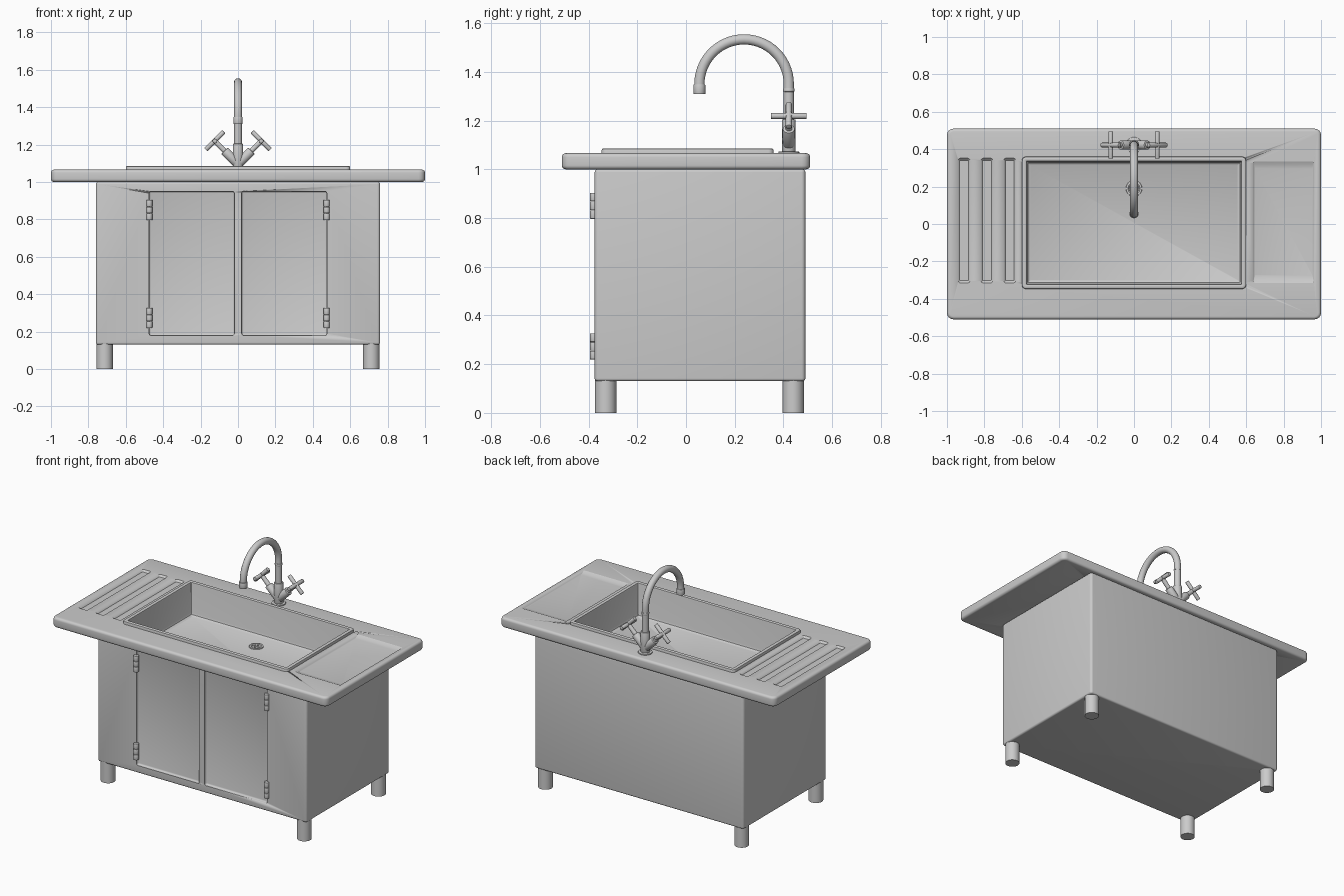
import bpy, bmesh, math
from mathutils import Vector

if "Cube" in bpy.data.objects:
    bpy.data.objects.remove(bpy.data.objects["Cube"])


def finish(name, bm, angle=35):
    me = bpy.data.meshes.new(name)
    bm.to_mesh(me)
    bm.free()
    ob = bpy.data.objects.new(name, me)
    bpy.context.collection.objects.link(ob)
    bpy.ops.object.select_all(action='DESELECT')
    bpy.context.view_layer.objects.active = ob
    ob.select_set(True)
    bpy.ops.object.shade_smooth_by_angle(angle=math.radians(angle))
    return ob


def loft(name, rect, r, profile, closed=True, seg=4):
    """Rounded rectangle stacked through (inset_x, inset_y, z) steps."""
    x0, x1, y0, y1 = rect
    bm = bmesh.new()
    rings = []
    for ix, iy, z in profile:
        rr = max(r - max(ix, iy), 0.004)
        a, b, c, d = x0 + ix + rr, x1 - ix - rr, y0 + iy + rr, y1 - iy - rr
        ring = []
        for k, (cx, cy) in enumerate([(b, d), (a, d), (a, c), (b, c)]):
            for s in range(seg + 1):
                t = math.pi / 2 * (k + s / seg)
                ring.append(bm.verts.new((cx + rr * math.cos(t), cy + rr * math.sin(t), z)))
        rings.append(ring)
    n = len(rings[0])
    for lo, hi in zip(rings, rings[1:]):
        for i in range(n):
            j = (i + 1) % n
            bm.faces.new((lo[i], lo[j], hi[j], hi[i]))
    bm.faces.new(rings[-1])
    if closed:
        bm.faces.new(rings[0][::-1])
    return finish(name, bm)


def rounded(z0, z1, b):
    """Profile of a slab with rounded bottom and top edges."""
    arc = [(b * (1 - math.sin(t)), b * (1 - math.cos(t))) for t in (0, .4, .8, 1.2, math.pi / 2)]
    return [(i, i, z0 + h) for i, h in arc] + [(i, i, z1 - h) for i, h in arc[::-1]]


def rod(name, p0, p1, r0, r1=None, seg=24, bevel=0.0):
    p0, p1 = Vector(p0), Vector(p1)
    d = p1 - p0
    bm = bmesh.new()
    bmesh.ops.create_cone(bm, cap_ends=True, segments=seg, radius1=r0,
                          radius2=r0 if r1 is None else r1, depth=d.length)
    if bevel:
        edges = [e for e in bm.edges if abs(e.verts[0].co.z - e.verts[1].co.z) < 1e-5]
        bmesh.ops.bevel(bm, geom=edges, offset=bevel, segments=2, profile=0.5, affect='EDGES')
    bm.transform(d.to_track_quat('Z', 'Y').to_matrix().to_4x4())
    bmesh.ops.translate(bm, vec=(p0 + p1) / 2, verts=bm.verts)
    return finish(name, bm)


def cut(ob, cutter):
    m = ob.modifiers.new("cut", 'BOOLEAN')
    m.object, m.operation, m.solver = cutter, 'DIFFERENCE', 'EXACT'
    ob.modifiers.move(len(ob.modifiers) - 1, 0)
    bpy.context.view_layer.objects.active = ob
    bpy.ops.object.modifier_apply(modifier=m.name)
    bpy.data.objects.remove(cutter)


HOLE = (-0.59, 0.59, -0.335, 0.35)
hole = [(0, 0, 0.85), (0, 0, 1.2)]

# Cabinet with room for the basin and two recessed door panels
cabinet = loft("cabinet", (-0.76, 0.76, -0.375, 0.49), 0.016, rounded(0.13, 1.0, 0.012))
cut(cabinet, loft("basin_cutter", HOLE, 0.02, hole))
for s in (-1, 1):
    bm = bmesh.new()
    bmesh.ops.create_cube(bm, size=1)
    bmesh.ops.scale(bm, vec=(0.455, 0.10, 0.77), verts=bm.verts)
    bmesh.ops.bevel(bm, geom=bm.edges[:], offset=0.01, segments=3, profile=0.5, affect='EDGES')
    bmesh.ops.translate(bm, vec=(s * 0.2475, -0.407, 0.565), verts=bm.verts)
    cut(cabinet, finish("door_cutter", bm))

# Worktop with basin opening, drainer grooves and side tray
counter = loft("worktop", (-1, 1, -0.51, 0.51), 0.035, rounded(1.0, 1.066, 0.016))
cut(counter, loft("basin_cutter", HOLE, 0.02, hole))
for x in (-0.94, -0.818, -0.696):
    cut(counter, loft("groove_cutter", (x, x + 0.063, -0.315, 0.352), 0.012,
                      [(0.008, 0.012, 1.054), (0, 0, 1.066), (0, 0, 1.1)]))
cut(counter, loft("tray_cutter", (0.637, 0.962, -0.315, 0.335), 0.01,
                  [(0.008, 0.04, 1.054), (0.004, 0.018, 1.058), (0, 0, 1.066), (0, 0, 1.1)]))

# Basin: raised rim, walls and floor
loft("basin", (-0.6, 0.6, -0.347, 0.36), 0.022,
     [(0, 0, 1.055), (0, 0, 1.077), (.002, .002, 1.083), (.008, .008, 1.086),
      (.018, .018, 1.086), (.024, .024, 1.083), (.026, .026, 1.076),
      (.03, .03, 0.89), (.034, .034, 0.878), (.045, .045, 0.87)], closed=False)

# Drain: ring, dark recess plate and cross bars
bm = bmesh.new()
prof = [(0.044, 0.868), (0.042, 0.875), (0.032, 0.876), (0.026, 0.871), (0.0255, 0.868)]
vs = [bm.verts.new((r, 0, z)) for r, z in prof]
es = [bm.edges.new(p) for p in zip(vs, vs[1:])]
bmesh.ops.spin(bm, geom=vs + es, axis=(0, 0, 1), cent=(0, 0, 0), angle=math.tau,
               steps=32, use_merge=True)
bmesh.ops.recalc_face_normals(bm, faces=bm.faces)
bmesh.ops.translate(bm, vec=(0, 0.19, 0), verts=bm.verts)
finish("drain_ring", bm)
rod("drain_bar_x", (-0.027, 0.19, 0.871), (0.027, 0.19, 0.871), 0.004, seg=8)
rod("drain_bar_y", (0, 0.163, 0.871), (0, 0.217, 0.871), 0.004, seg=8)

# Legs and door hinges
for sx in (-1, 1):
    for y in (-0.33, 0.44):
        rod("leg", (sx * 0.713, y, 0), (sx * 0.713, y, 0.145), 0.044, seg=32)
    for z in (0.22, 0.797):
        for k in range(3):
            a = z + k * 0.036
            rod("hinge_knuckle", (sx * 0.474, -0.379, a), (sx * 0.474, -0.379, a + 0.0345),
                0.016, seg=20, bevel=0.002)

# Tap body on a base plate
Y = 0.422
rod("tap_base", (0, Y, 1.062), (0, Y, 1.073), 0.043, bevel=0.003)
rod("tap_body", (0, Y, 1.07), (0, Y, 1.205), 0.028, bevel=0.004, seg=32)

# Swan neck spout
cu = bpy.data.curves.new("spout", 'CURVE')
cu.dimensions, cu.bevel_depth, cu.bevel_resolution, cu.use_fill_caps = '3D', 0.0215, 5, True
R = 0.1835
pts = [(0, Y, 1.19), (0, Y, 1.3)]
pts += [(0, Y - R + R * math.cos(math.pi * i / 28), 1.35 + R * math.sin(math.pi * i / 28))
        for i in range(29)] + [(0, Y - 2 * R, 1.315)]
sp = cu.splines.new('POLY')
sp.points.add(len(pts) - 1)
for p, c in zip(sp.points, pts):
    p.co = (*c, 1)
spout = bpy.data.objects.new("spout", cu)
bpy.context.collection.objects.link(spout)
bpy.ops.object.select_all(action='DESELECT')
bpy.context.view_layer.objects.active = spout
spout.select_set(True)
bpy.ops.object.convert(target='MESH')
bpy.ops.object.shade_smooth_by_angle(angle=math.radians(35))
rod("spout_collar", (0, Y, 1.318), (0, Y, 1.332), 0.0235, bevel=0.003)
rod("spout_nozzle", (0, Y - 2 * R, 1.309), (0, Y - 2 * R, 1.348), 0.0245, bevel=0.002)

# Cross handles on angled stems
for s in (-1, 1):
    rod("valve", (0, Y, 1.095), (s * 0.072, Y, 1.167), 0.025, bevel=0.004)
    rod("valve_stem", (s * 0.065, Y, 1.16), (s * 0.132, Y, 1.227), 0.014)
    rod("handle_bar", (s * 0.172, Y, 1.173), (s * 0.076, Y, 1.269), 0.0125, bevel=0.003)
    rod("handle_bar", (s * 0.124, Y - 0.073, 1.219), (s * 0.124, Y + 0.073, 1.219), 0.0125, bevel=0.003)
